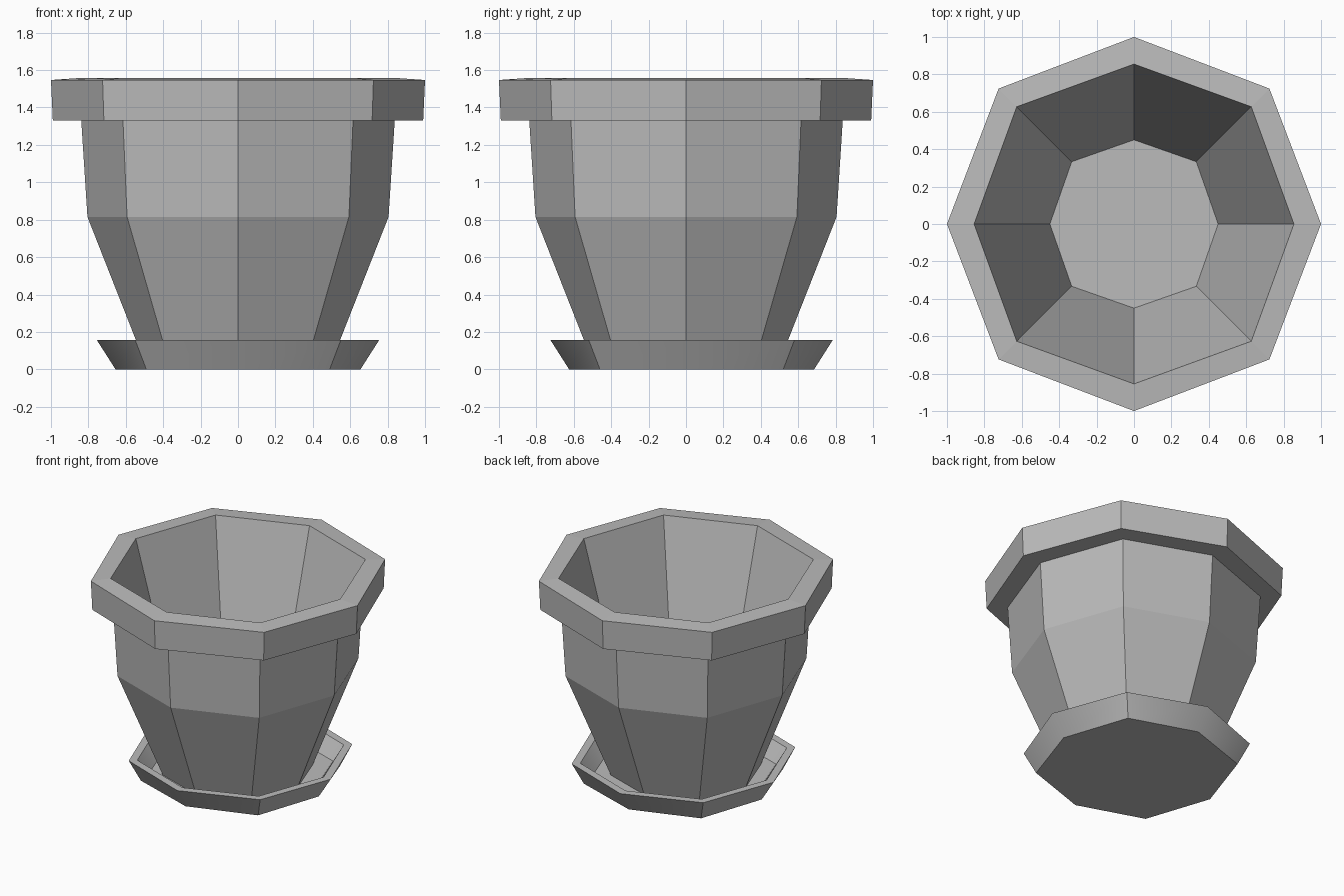
import bpy, bmesh, math

if "Cube" in bpy.data.objects:
    bpy.data.objects.remove(bpy.data.objects["Cube"])

# Single grey clay colour
clay = bpy.data.materials.new("grey_clay")
clay.use_nodes = True
grey = (0.5, 0.5, 0.5, 1)
clay.diffuse_color = grey
clay.node_tree.nodes["Principled BSDF"].inputs["Base Color"].default_value = grey


def octagon_lathe(name, profile, y_offset=0):
    """Sweep (axis radius, diagonal offset, z) points round eight sides, capping both ends."""
    bm = bmesh.new()
    rings = []
    for radius, diagonal, z in profile:
        ring = []
        for i in range(8):
            a = i * math.tau / 8
            r = diagonal * math.sqrt(2) if i % 2 else radius
            ring.append(bm.verts.new((r * math.cos(a), r * math.sin(a) + y_offset, z)))
        rings.append(ring)
    for low, high in zip(rings, rings[1:]):
        for i in range(8):
            j = (i + 1) % 8
            bm.faces.new((low[i], low[j], high[j], high[i]))
    bm.faces.new(rings[0][::-1])
    bm.faces.new(rings[-1])
    bmesh.ops.recalc_face_normals(bm, faces=bm.faces)
    mesh = bpy.data.meshes.new(name)
    bm.to_mesh(mesh)
    bm.free()
    mesh.materials.append(clay)
    obj = bpy.data.objects.new(name, mesh)
    bpy.context.collection.objects.link(obj)
    return obj


# Pot: foot, waist, collar, rim, then down the inside to the floor
octagon_lathe("pot", [
    (0.50, 0.37, 0.04),
    (0.805, 0.593, 0.815),
    (0.838, 0.615, 1.33),
    (0.99, 0.717, 1.33),
    (1.0, 0.724, 1.547),
    (0.855, 0.627, 1.557),
    (0.45, 0.333, 0.13),
])

# Saucer: flared wall with a flat lip and a shallow floor, set slightly back
saucer = octagon_lathe("saucer", [
    (0.655, 0.49, 0),
    (0.755, 0.55, 0.157),
    (0.695, 0.508, 0.157),
    (0.615, 0.455, 0.04),
], y_offset=0.03)

# Soften only the shallow corners of the saucer
bpy.ops.object.select_all(action="DESELECT")
saucer.select_set(True)
bpy.context.view_layer.objects.active = saucer
bpy.ops.object.shade_smooth_by_angle(angle=math.radians(36))
